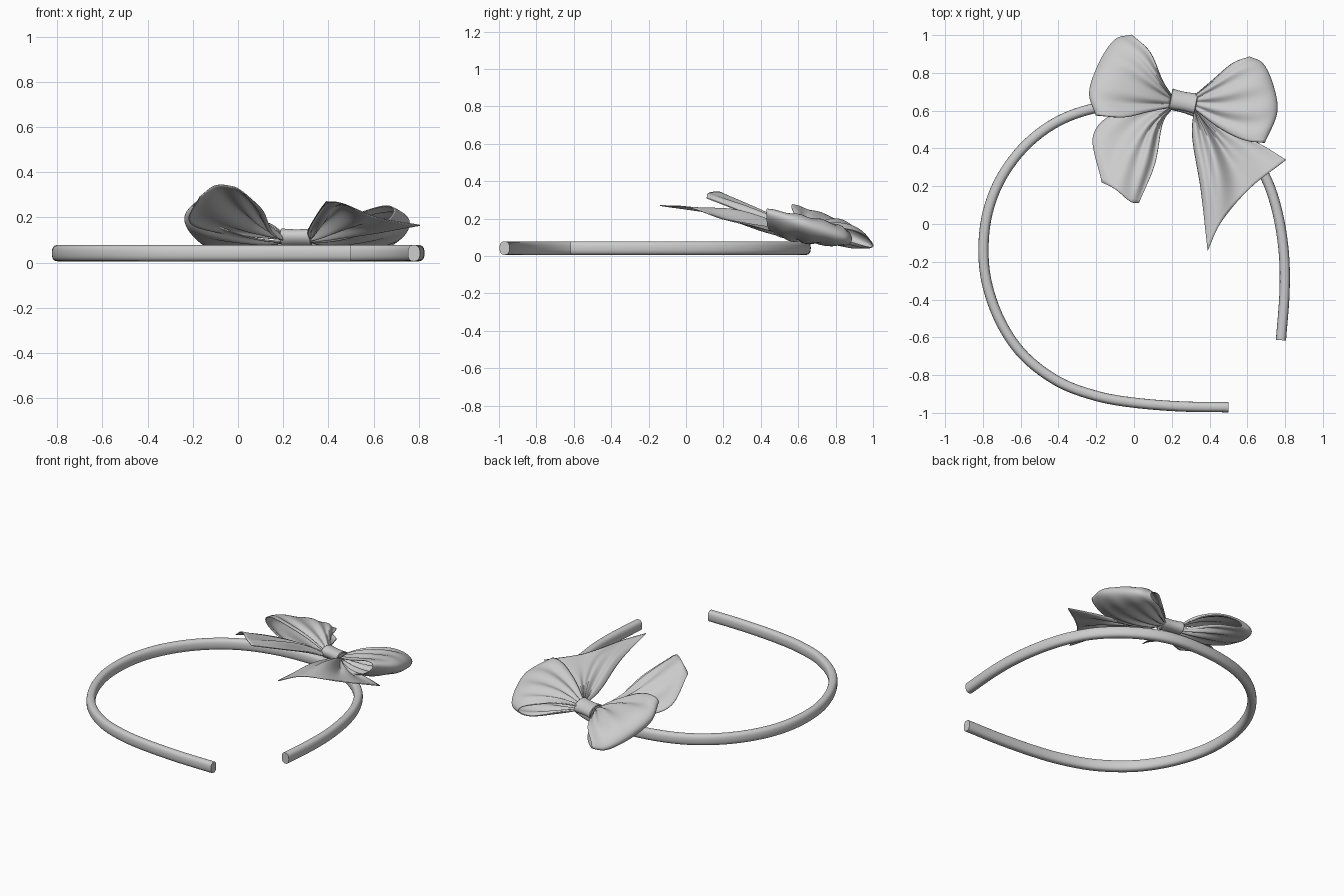
import bpy, math
from mathutils import Vector, Matrix

if "Cube" in bpy.data.objects:
    bpy.data.objects.remove(bpy.data.objects["Cube"])


def catmull(pts, t):
    """Point on a smooth curve through pts, t in 0..1."""
    n = len(pts) - 1
    i = min(int(t * n), n - 1)
    f = t * n - i
    p1, p2 = pts[i], pts[i + 1]
    p0 = pts[i - 1] if i > 0 else p1 * 2 - p2
    p3 = pts[i + 2] if i + 2 <= n else p2 * 2 - p1
    return 0.5 * (2 * p1 + (p2 - p0) * f + (2 * p0 - 5 * p1 + 4 * p2 - p3) * f * f
                  + (3 * p1 - p0 - 3 * p2 + p3) * f ** 3)


def grid_object(name, rows, closed=False, caps=False, thickness=0):
    m = len(rows[0])
    verts = [p for r in rows for p in r]
    faces = []
    for i in range(len(rows) - 1):
        for j in range(m if closed else m - 1):
            k = (j + 1) % m
            faces.append((i * m + j, i * m + k, (i + 1) * m + k, (i + 1) * m + j))
    if caps:
        faces += [tuple(reversed(range(m))), tuple(range(len(verts) - m, len(verts)))]
    me = bpy.data.meshes.new(name)
    me.from_pydata([tuple(v) for v in verts], [], faces)
    ob = bpy.data.objects.new(name, me)
    bpy.context.collection.objects.link(ob)
    if thickness:
        mod = ob.modifiers.new("thickness", 'SOLIDIFY')
        mod.thickness = thickness
        mod.offset = 0
    bpy.ops.object.select_all(action='DESELECT')
    ob.select_set(True)
    bpy.context.view_layer.objects.active = ob
    bpy.ops.object.shade_smooth_by_angle(angle=math.radians(45))
    return ob


def fold_point(lines, s, v):
    """Point on the sheet spanned by fold lines: s from knot to tip, v across."""
    return catmull([catmull(l, s) for l in lines], v)


def pleat(s, v, amp, count):
    return amp * math.sin(2 * math.pi * count * v) * 2.6 * math.sqrt(s) * (1 - s)


def tail(name, lines, amp):
    lines = [[Vector(p) for p in l] for l in lines]
    rows = []
    for i in range(33):
        s, row = i / 32, []
        for j in range(41):
            p = fold_point(lines, s, j / 40)
            p.z += pleat(s, j / 40, amp, 3)
            row.append(p)
        rows.append(row)
    grid_object(name, rows, thickness=0.005)


def loop(name, lines, tip_z, y0, slope, h_low, h_high, bulge):
    lines = [[Vector((x, y, 0)) for x, y in l] for l in lines]
    rows = []
    for i in range(49):
        th = math.pi * i / 48
        s, row = math.sin(th), []
        for j in range(41):
            v = j / 40
            p = fold_point(lines, s, v)
            h = h_low + (h_high - h_low) * v + bulge * math.sin(math.pi * v)
            mid = 0.105 * (1 - s) + s * (tip_z + slope * (p.y - y0))
            p.z = mid + 1.75 * h * math.cos(th) * s ** 0.8 + 0.012 * math.cos(th)
            p.z += pleat(s, v, 0.008, 4)
            row.append(p)
        rows.append(row)
    grid_object(name, rows, thickness=0.005)


# Head band: rounded section swept along an open hoop
path = [Vector((x, y, 0.042)) for x, y in [
    (0.5, -0.97), (0.25, -0.966), (0, -0.946), (-0.2, -0.91), (-0.4, -0.835),
    (-0.58, -0.70), (-0.70, -0.53), (-0.775, -0.33), (-0.797, -0.14), (-0.775, 0.06),
    (-0.70, 0.25), (-0.57, 0.42), (-0.4, 0.545), (-0.2, 0.615), (0.02, 0.64),
    (0.24, 0.622), (0.44, 0.535), (0.6, 0.40), (0.70, 0.24), (0.76, 0.06),
    (0.793, -0.15), (0.797, -0.36), (0.778, -0.615)]]
rows = []
for i in range(133):
    t = i / 132
    p = catmull(path, t)
    d = (catmull(path, min(t + 0.002, 1)) - catmull(path, max(t - 0.002, 0))).normalized()
    side = Vector((d.y, -d.x, 0))
    row = []
    for k in range(24):
        a = 2 * math.pi * k / 24
        c, q = math.cos(a), math.sin(a)
        row.append(p + side * 0.027 * math.copysign(abs(c) ** 0.8, c)
                   + Vector((0, 0, 0.036 * math.copysign(abs(q) ** 0.8, q))))
    rows.append(row)
grid_object("head_band", rows, closed=True, caps=True)

# Bow loops: ribbon running out from the knot, round the tip and back underneath
loop("bow_loop_left", [
    [(0.2, 0.62), (0.08, 0.595), (-0.05, 0.565), (-0.20, 0.575)],
    [(0.2, 0.64), (0.06, 0.65), (-0.10, 0.67), (-0.235, 0.70)],
    [(0.2, 0.66), (0.09, 0.73), (-0.04, 0.81), (-0.18, 0.86)],
    [(0.2, 0.67), (0.13, 0.76), (0.03, 0.88), (-0.10, 0.975)],
    [(0.2, 0.68), (0.15, 0.76), (0.085, 0.91), (-0.01, 1.0)]],
    0.235, 0.6, -0.45, 0.05, 0.025, 0.025)
loop("bow_loop_right", [
    [(0.32, 0.61), (0.45, 0.51), (0.58, 0.445), (0.69, 0.43)],
    [(0.32, 0.63), (0.47, 0.58), (0.62, 0.56), (0.755, 0.585)],
    [(0.32, 0.65), (0.46, 0.66), (0.61, 0.69), (0.74, 0.72)],
    [(0.32, 0.665), (0.44, 0.73), (0.57, 0.80), (0.685, 0.845)],
    [(0.32, 0.68), (0.42, 0.765), (0.52, 0.85), (0.61, 0.885)]],
    0.225, 0.45, -0.31, 0.04, 0.03, 0.022)

# Bow tails: flared ribbon ends fanning from the knot
tail("bow_tail_left", [
    [(0.2, 0.64, 0.10), (-0.07, 0.60, 0.13), (-0.215, 0.47, 0.18), (-0.17, 0.22, 0.29)],
    [(0.2, 0.63, 0.11), (0.05, 0.53, 0.17), (-0.06, 0.37, 0.25), (-0.10, 0.185, 0.34)],
    [(0.2, 0.62, 0.11), (0.10, 0.51, 0.18), (0.04, 0.33, 0.26), (-0.02, 0.12, 0.335)],
    [(0.2, 0.61, 0.10), (0.15, 0.53, 0.14), (0.11, 0.315, 0.23), (0.025, 0.11, 0.31)]], 0.012)
tail("bow_tail_right", [
    [(0.32, 0.61, 0.10), (0.31, 0.46, 0.14), (0.355, 0.18, 0.22), (0.39, -0.14, 0.27)],
    [(0.32, 0.61, 0.11), (0.38, 0.45, 0.18), (0.43, 0.25, 0.245), (0.465, 0.015, 0.26)],
    [(0.32, 0.61, 0.10), (0.44, 0.46, 0.14), (0.54, 0.32, 0.17), (0.615, 0.19, 0.20)],
    [(0.32, 0.62, 0.10), (0.46, 0.515, 0.12), (0.655, 0.43, 0.14), (0.805, 0.34, 0.165)]], 0.016)

# Knot: waisted oval wrap, tilted with the bow
turn = (Matrix.Translation((0.262, 0.65, 0.108)) @ Matrix.Rotation(math.radians(-11), 4, 'Z')
        @ Matrix.Rotation(math.radians(-22), 4, 'X'))
rows = []
for x, r in [(-0.060, 0.78), (-0.070, 0.92), (-0.066, 1.02), (-0.04, 0.96), (0, 0.92),
             (0.04, 0.96), (0.066, 1.02), (0.070, 0.92), (0.060, 0.78)]:
    rows.append([turn @ Vector((x, 0.056 * r * math.cos(a), 0.040 * r * math.sin(a)))
                 for a in (2 * math.pi * k / 32 for k in range(32))])
grid_object("bow_knot", rows, closed=True, caps=True)
